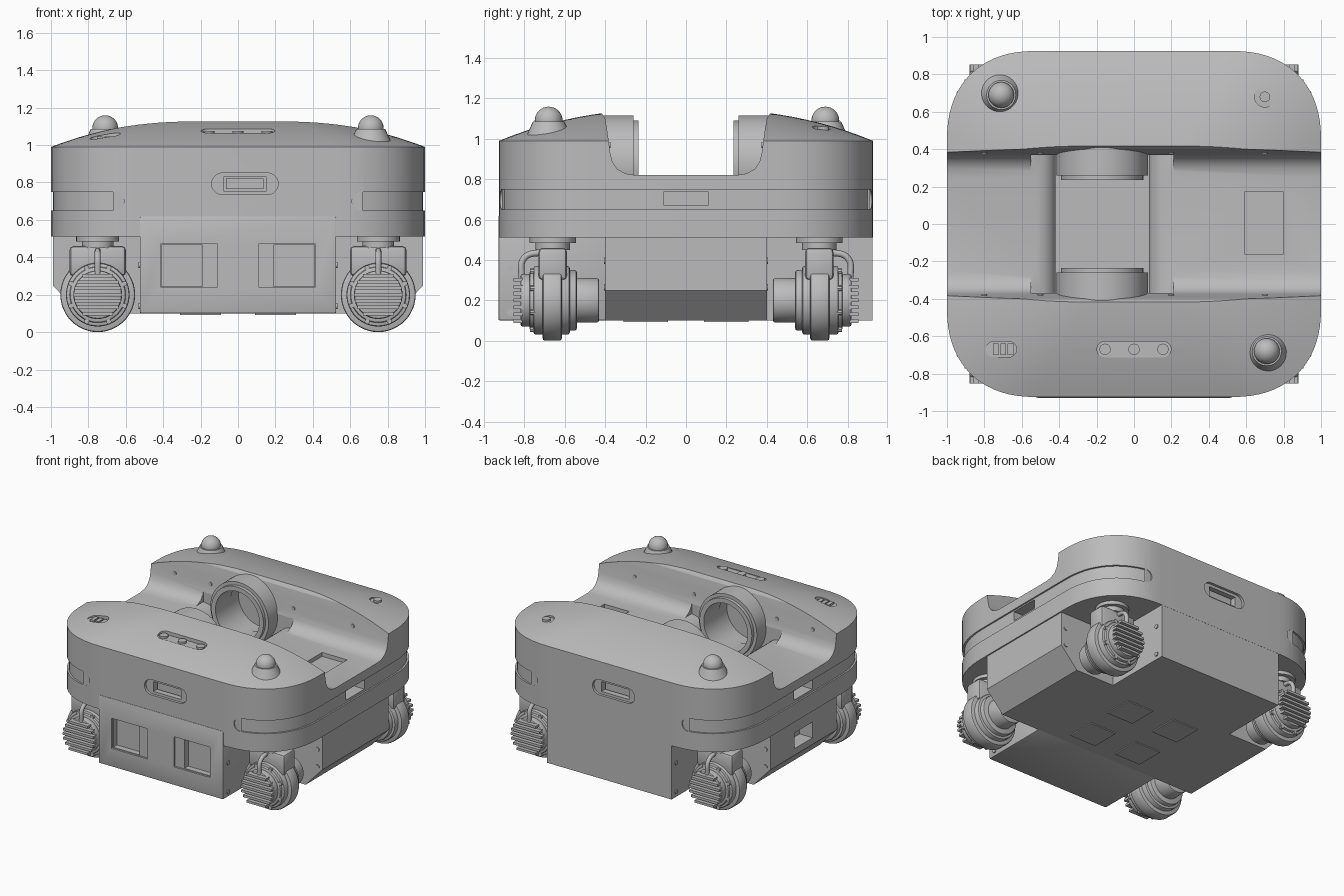
import bpy, bmesh, math
from mathutils import Vector, Matrix

cube = bpy.data.objects.get("Cube")
if cube:
    bpy.data.objects.remove(cube, do_unlink=True)

grey = bpy.data.materials.new("plain grey")
grey.use_nodes = True
colour = (0.5, 0.5, 0.5, 1)
grey.diffuse_color = colour
grey.node_tree.nodes["Principled BSDF"].inputs["Base Color"].default_value = colour


def finish(name, bm):
    bmesh.ops.recalc_face_normals(bm, faces=bm.faces)
    me = bpy.data.meshes.new(name)
    bm.to_mesh(me)
    bm.free()
    ob = bpy.data.objects.new(name, me)
    bpy.context.collection.objects.link(ob)
    me.materials.append(grey)
    return ob


def prism(name, pts, lo, hi, axis):
    """Extrude a 2D profile along an axis; the profile uses the other two axes in order."""
    place = {"x": lambda p, d: (d, p[0], p[1]),
             "y": lambda p, d: (p[0], d, p[1]),
             "z": lambda p, d: (p[0], p[1], d)}[axis]
    bm = bmesh.new()
    a = [bm.verts.new(place(p, lo)) for p in pts]
    b = [bm.verts.new(place(p, hi)) for p in pts]
    bm.faces.new(a)
    bm.faces.new(b[::-1])
    n = len(pts)
    for i in range(n):
        bm.faces.new((a[i], a[(i + 1) % n], b[(i + 1) % n], b[i]))
    return finish(name, bm)


def rect(u0, u1, v0, v1):
    return [(u0, v0), (u1, v0), (u1, v1), (u0, v1)]


def stadium(u, v, half, r, n=10):
    """Pill outline; half = 0 gives a circle."""
    pts = []
    for side, start in ((1, -0.5), (-1, 0.5)):
        for i in range(n + (half > 0)):
            t = math.pi * (start + i / n)
            pts.append((u + side * half + r * math.cos(t), v + r * math.sin(t)))
    return pts


def disc(name, r, u, v, lo, hi, axis, n=20):
    return prism(name, stadium(u, v, 0, r, n), lo, hi, axis)


def cut(target, cutter):
    mod = target.modifiers.new("cut", "BOOLEAN")
    mod.operation, mod.solver, mod.object = "DIFFERENCE", "EXACT", cutter
    bpy.context.view_layer.objects.active = target
    bpy.ops.object.modifier_apply(modifier=mod.name)
    bpy.data.objects.remove(cutter, do_unlink=True)


def bevel(ob, width, segments=2):
    mod = ob.modifiers.new("bevel", "BEVEL")
    mod.width, mod.segments, mod.limit_method = width, segments, "ANGLE"
    bpy.context.view_layer.objects.active = ob
    bpy.ops.object.modifier_apply(modifier=mod.name)


# Plan outline: rectangle with soft corners
R, E, STEPS = 0.48, 2.3, 18
outline = []
for k, (sx, sy) in enumerate(((1, -1), (1, 1), (-1, 1), (-1, -1))):
    for i in range(STEPS + 1):
        t = i / STEPS * math.pi / 2
        if k % 2 == 0:
            t = math.pi / 2 - t
        outline.append((sx * (0.52 + R * math.cos(t) ** (2 / E) if t < 1.57 else 0.52),
                        sy * (0.445 + R * math.sin(t) ** (2 / E))))

# Domed body shell
bm = bmesh.new()
rings = [[bm.verts.new((x, y, 0.51)) for x, y in outline]]
for j in range(14):
    s = 1 - j / 14
    rings.append([bm.verts.new((x * s, y * s, 0.99 + 0.16 * (1 - s ** 2.4))) for x, y in outline])
bm.faces.new(rings[0])
n = len(outline)
for a, b in zip(rings, rings[1:]):
    for i in range(n):
        bm.faces.new((a[i], a[(i + 1) % n], b[(i + 1) % n], b[i]))
tip = bm.verts.new((0, 0, 1.15))
for i in range(n):
    bm.faces.new((rings[-1][i], rings[-1][(i + 1) % n], tip))
body = finish("body_shell", bm)

# Cargo channel across the body
half = [(0.25, 0.82), (0.3, 0.828), (0.34, 0.85), (0.364, 0.885), (0.375, 0.93),
        (0.39, 1.04), (0.4, 1.1), (0.42, 1.13), (0.47, 1.15), (0.47, 1.4)]
cut(body, prism("cutter", [(-y, z) for y, z in half[::-1]] + half, -1.2, 1.2, "x"))

# Sunken trough and side wells for the round ports
AX, AZ = -0.17, 0.87
lip = [(0.25, 0.62), (0.25, 0.74), (0.27, 0.78), (0.31, 0.81), (0.38, 0.825), (0.38, 0.9)]
cut(body, prism("cutter", [(AX - x, z) for x, z in lip[::-1]] + [(AX + x, z) for x, z in lip],
                -0.37, 0.37, "y"))
cut(body, disc("cutter", 0.19, AX, AZ, -0.52, 0.52, "y"))
cut(body, prism("cutter", rect(0.59, 0.8, -0.16, 0.17), 0.79, 0.9, "z"))

# Light band wrapped round each end, and side pockets
for s in (1, -1):
    edge = [p for p in outline if p[0] * s > 0.63]
    ring = [(x * 1.05, y * 1.05) for x, y in edge] + [(x * 0.988, y * 0.988) for x, y in edge[::-1]]
    cut(body, prism("cutter", ring, 0.65, 0.75, "z"))
    for f in (1, -1):
        cut(body, disc("cutter", 0.05, s * 0.66, 0.7, *sorted((f * 0.912, f * 1.0)), "y"))
    cut(body, prism("cutter", rect(-0.11, 0.11, 0.67, 0.74), *sorted((s * 0.9, s * 1.1)), "x"))

# Sensor windows on front and back
for f in (-1, 1):
    u = -f * 0.037
    cut(body, prism("cutter", stadium(u, 0.793, 0.12, 0.058), *sorted((f * 0.905, f)), "y"))
    cut(body, prism("cutter", rect(u - 0.115, u + 0.115, 0.755, 0.83), *sorted((f * 0.84, f)), "y"))
    prism("sensor_window", rect(u - 0.1, u + 0.1, 0.765, 0.82), *sorted((f * 0.83, f * 0.88)), "y")

# Slots and button in the top surface
cut(body, prism("cutter", stadium(0, -0.67, 0.155, 0.043), 1.06, 1.3, "z"))
cut(body, prism("cutter", stadium(-0.71, -0.67, 0.04, 0.042), 1.03, 1.3, "z"))
cut(body, disc("cutter", 0.055, 0.7, 0.68, 1.045, 1.3, "z"))
for x in (-0.155, 0, 0.155):
    disc("top_button", 0.03, x, -0.67, 1.05, 1.075, "z")
for x in (-0.74, -0.7, -0.66):
    prism("switch_key", rect(x - 0.015, x + 0.015, -0.7, -0.64), 1.02, 1.045, "z")
disc("stop_button", 0.028, 0.7, 0.68, 1.04, 1.06, "z")

# Beacon domes on opposite corners
for x, y in ((0.71, -0.68), (-0.71, 0.69)):
    bm = bmesh.new()
    bmesh.ops.create_uvsphere(bm, u_segments=28, v_segments=16, radius=0.069,
                              matrix=Matrix.Translation((x, y, 1.09)))
    finish("beacon_dome", bm)
    bm = bmesh.new()
    bmesh.ops.create_cone(bm, cap_ends=True, segments=28, radius1=0.11, radius2=0.078,
                          depth=0.07, matrix=Matrix.Translation((x, y, 1.05)))
    finish("beacon_base", bm)

# Round ports in the channel walls
for s in (1, -1):
    for name, r, a, b in (("port_ring", 0.245, 0.26, 0.42), ("port_lip", 0.22, 0.235, 0.27)):
        ring = disc(name, r, AX, AZ, *sorted((s * a, s * b)), "y", 28)
        cut(ring, disc("cutter", 0.185, AX, AZ, -0.6, 0.6, "y", 28))
    for x in (-0.8, -0.5, 0.2, 0.7):
        disc("wall_screw", 0.015, x, 0.97, *sorted((s * 0.375, s * 0.4)), "y", 8)
prism("trough_plate", rect(-0.32, 0.05, -0.23, 0.23), 0.61, 0.628, "z")

# Chassis: wide centre block with chamfered lower sides, front and back blocks
mid = [(0.85, 0.1), (0.99, 0.25), (0.99, 0.55)]
centre = prism("centre_chassis", mid + [(-x, z) for x, z in mid[::-1]], -0.4, 0.4, "y")
cut(centre, prism("cutter", rect(-0.11, 0.11, 0.3, 0.42), -1.1, -0.88, "x"))
front = prism("front_chassis", rect(-0.525, 0.525, 0.1, 0.62), -0.929, -0.39, "y")
prism("back_chassis", rect(-0.525, 0.525, 0.1, 0.55), 0.39, 0.924, "y")
bevel(front, 0.008)
for s in (-1, 1):
    cut(front, prism("cutter", rect(*sorted((s * 0.11, s * 0.415)), 0.24, 0.47), -1, -0.915, "y"))
    cut(front, prism("cutter", rect(*sorted((s * 0.19, s * 0.41)), 0.245, 0.465), -1, -0.87, "y"))
    for f in (-1, 1):
        prism("belly_plate", rect(s * 0.2 - 0.11, s * 0.2 + 0.11, f * 0.2 - 0.11, f * 0.2 + 0.11),
              0.092, 0.11, "z")
        for z in (0.14, 0.36):
            disc("side_bolt", 0.016, f * 0.87, z, *sorted((s * 0.5, s * 0.532)), "x", 8)
            disc("chassis_bolt", 0.016, s * 0.95, z * 0.6 + 0.18,
                 *sorted((f * 0.38, f * 0.406)), "y", 8)

# Four driven caster wheels: (name, radius, inner y, outer y)
wheel_parts = (("tyre", 0.2, 0.615, 0.71), ("wheel_drum", 0.17, 0.575, 0.755),
               ("wheel_flange", 0.15, 0.54, 0.775), ("gear_housing", 0.11, 0.43, 0.6),
               ("motor_cap", 0.13, 0.75, 0.82))
for sx in (-1, 1):
    for sy in (-1, 1):
        x, cz = sx * 0.75, 0.2
        for name, r, a, b in wheel_parts:
            part = disc(name, r, x, cz, *sorted((sy * a, sy * b)), "y", 24)
            bevel(part, 0.012)
        for k in range(8):
            t = (k + 0.5) * math.pi / 4
            disc("flange_bolt", 0.014, x + 0.155 * math.cos(t), cz + 0.155 * math.sin(t),
                 *sorted((sy * 0.74, sy * 0.772)), "y", 4)
        # Cooling fins
        for k in range(-3, 4):
            z = cz + k * 0.034
            w = math.sqrt(0.13 ** 2 - (k * 0.034) ** 2)
            prism("cooling_fin", rect(x - w, x + w, z - 0.009, z + 0.009),
                  *sorted((sy * 0.81, sy * 0.853)), "y")
        # Fork and swivel
        fork = prism("fork_crown", rect(x - 0.15, x + 0.15, 0.3, 0.46),
                     *sorted((sy * 0.59, sy * 0.73)), "y")
        bevel(fork, 0.02)
        disc("swivel_neck", 0.085, x, sy * 0.66, 0.45, 0.495, "z")
        disc("swivel_plate", 0.115, x, sy * 0.66, 0.485, 0.52, "z")
        # Motor cable
        cu = bpy.data.curves.new("motor_cable", "CURVE")
        cu.dimensions, cu.bevel_depth, cu.bevel_resolution = "3D", 0.016, 2
        sp = cu.splines.new("BEZIER")
        sp.bezier_points.add(2)
        for p, (y, z) in zip(sp.bezier_points, ((0.7, 0.44), (0.8, 0.41), (0.815, 0.3))):
            p.co = (x, sy * y, z)
            p.handle_left_type = p.handle_right_type = "AUTO"
        cable = bpy.data.objects.new("motor_cable", cu)
        bpy.context.collection.objects.link(cable)
        cu.materials.append(grey)

# Smooth curved faces, keep hard edges
bpy.ops.object.select_all(action="DESELECT")
for ob in bpy.context.scene.objects:
    if ob.type == "MESH" and grey.name in ob.data.materials:
        ob.select_set(True)
        bpy.context.view_layer.objects.active = ob
bpy.ops.object.shade_smooth_by_angle(angle=math.radians(32))
